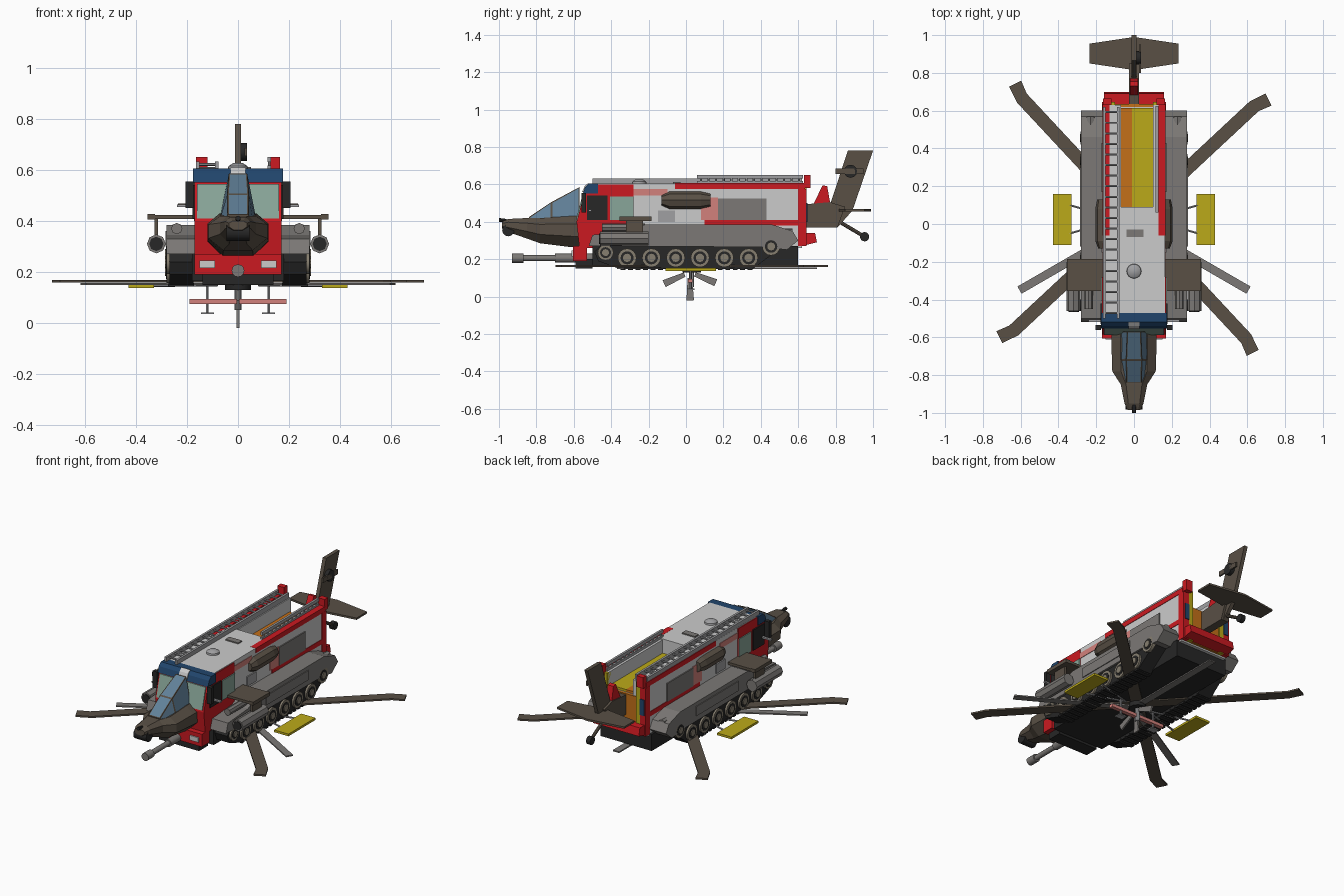
import bpy, bmesh
from math import sin, cos, pi, radians
from mathutils import Vector, Matrix

if "Cube" in bpy.data.objects:
    bpy.data.objects.remove(bpy.data.objects["Cube"], do_unlink=True)

SIDES = ((1, "left"), (-1, "right"))


def material(name, *colour):
    mat = bpy.data.materials.new(name)
    mat.use_nodes = True
    mat.diffuse_color = (*colour, 1)
    mat.node_tree.nodes["Principled BSDF"].inputs["Base Color"].default_value = (*colour, 1)
    return mat


white = material("white paint", .6, .6, .6)
red = material("red paint", .6, .01, .015)
pink = material("faded red", .65, .22, .2)
blue = material("blue paint", .015, .06, .15)
brown = material("olive brown", .1, .08, .06)
grey = material("hull grey", .2, .19, .18)
steel = material("steel", .35, .35, .36)
dark = material("dark rubber", .02, .02, .02)
hub = material("wheel tan", .24, .21, .16)
glass = material("blue glass", .12, .22, .32)
green = material("green glass", .25, .38, .32)
yellow = material("yellow paint", .5, .4, .01)
orange = material("orange paint", .55, .16, .01)


def finish(name, bm, *mats, smooth=False):
    bmesh.ops.recalc_face_normals(bm, faces=bm.faces)
    mesh = bpy.data.meshes.new(name)
    bm.to_mesh(mesh)
    bm.free()
    for mat in mats:
        mesh.materials.append(mat)
    if smooth:
        mesh.shade_smooth()
        mesh.set_sharp_from_angle(angle=radians(35))
    obj = bpy.data.objects.new(name, mesh)
    bpy.context.collection.objects.link(obj)
    return obj


def loft(name, rings, mat, panes=None, smooth=False):
    """Skin between rings of equal point count; panes insets the listed strips."""
    bm = bmesh.new()
    rows = [[bm.verts.new(p) for p in ring] for ring in rings]
    count = len(rows[0])
    inset = []
    for a, b in zip(rows, rows[1:]):
        for i in range(count):
            j = (i + 1) % count
            face = bm.faces.new((a[i], a[j], b[j], b[i]))
            if panes and i in panes:
                inset.append(face)
    bm.faces.new(rows[0])
    bm.faces.new(rows[-1])
    if inset:
        bmesh.ops.recalc_face_normals(bm, faces=bm.faces)
        bmesh.ops.inset_individual(bm, faces=inset, thickness=.008, depth=0)
        for face in inset:
            face.material_index = 1
    return finish(name, bm, mat, glass, smooth=smooth)


def prism(name, profile, x0, x1, mat):
    return loft(name, [[(x, y, z) for y, z in profile] for x in (x0, x1)], mat)


def box(name, x, y, z, mat):
    return prism(name, [(y[0], z[0]), (y[1], z[0]), (y[1], z[1]), (y[0], z[1])], x[0], x[1], mat)


def twin_box(name, x, y, z, mat):
    for s, side in SIDES:
        box(f"{side}_{name}", (s * x[0], s * x[1]), y, z, mat)


def tube(name, start, end, radius, mat, sides=8, radius_end=None):
    start, end = Vector(start), Vector(end)
    axis = end - start
    bm = bmesh.new()
    turn = axis.to_track_quat("Z", "Y").to_matrix().to_4x4()
    bmesh.ops.create_cone(bm, cap_ends=True, segments=sides, radius1=radius,
                          radius2=radius if radius_end is None else radius_end, depth=axis.length,
                          matrix=Matrix.Translation((start + end) / 2) @ turn)
    return finish(name, bm, mat, smooth=sides > 8)


def blade(name, outline, angle, centre, thickness, mat):
    rings = [[(x, y, z) for x, y in outline] for z in (-thickness / 2, thickness / 2)]
    obj = loft(name, rings, mat)
    obj.location = centre
    obj.rotation_euler.z = radians(angle)
    return obj


def ladder(name, length, rails, rung_count, mat):
    """rails: two (x, z) positions; rungs span between them."""
    for i, (x, z) in enumerate(rails):
        box(f"{name}_rail_{i}", (x - .007, x + .007), length, (z - .01, z + .01), mat)
    (xa, za), (xb, zb) = rails
    for i in range(rung_count):
        y = length[0] + (i + .5) * (length[1] - length[0]) / rung_count
        tube(f"{name}_rung_{i}", (xa, y, za), (xb, y, zb), .006, mat, 6)


# Truck cab and bumper
cab = [(-.57, .26), (-.585, .4), (-.545, .55), (-.51, .6), (-.28, .6), (-.28, .26)]
prism("cab", cab, -.17, .17, red)
prism("cab_blue_roof", [(-.552, .55), (-.54, .585), (-.52, .605), (-.47, .605), (-.47, .55)], -.176, .176, blue)
prism("windshield", [(-.588, .41), (-.553, .545), (-.545, .545), (-.57, .41)], -.16, .16, green)
prism("roof_badge_panel", [(-.555, .56), (-.541, .592), (-.52, .609), (-.52, .56)], -.03, .03, white)
box("bumper", (-.17, .17), (-.605, -.53), (.19, .27), red)
box("lower_bumper", (-.14, .14), (-.59, -.5), (.15, .2), dark)
twin_box("headlamp", (.09, .15), (-.612, -.6), (.215, .245), white)
twin_box("front_window", (.168, .178), (-.53, -.42), (.41, .54), dark)
twin_box("door_window", (.168, .176), (-.405, -.28), (.41, .535), green)
twin_box("mirror", (.175, .205), (-.56, -.535), (.45, .555), dark)
twin_box("mirror_arm", (.17, .24), (-.52, -.505), (.455, .465), steel)

# Truck rear body with open bed
box("body_core", (-.165, .165), (-.28, .62), (.26, .5), white)
box("roof", (-.165, .165), (-.47, .09), (.5, .605), white)
box("left_bed_wall", (.1, .165), (.09, .63), (.5, .6), white)
box("right_bed_wall", (-.165, -.07), (.09, .63), (.5, .6), white)
box("bed_floor_orange", (-.07, -.01), (.09, .615), (.49, .515), orange)
box("bed_floor_yellow", (-.01, .1), (.09, .615), (.49, .515), yellow)
box("roof_hatch", (-.04, .05), (-.07, -.03), (.6, .612), grey)
for s, side in SIDES:
    edge = .168 * s
    box(f"{side}_red_top_edge", (.13 * s, edge), (-.06, .635), (.575, .606), red)
    box(f"{side}_red_skirt", (.15 * s, edge), (.1, .62), (.38, .41), red)
    box(f"{side}_red_front_band", (.15 * s, edge), (-.28, -.1), (.54, .575), pink)
    box(f"{side}_faded_panel", (.15 * s, edge), (.08, .17), (.41, .53), pink)
    box(f"{side}_red_rear_post", (.13 * s, .169 * s), (.6, .645), (.27, .575), red)
    box(f"{side}_yellow_rear_stripe", (.1 * s, .13 * s), (.61, .645), (.27, .6), yellow)
    box(f"{side}_rear_lamp", (.12 * s, .165 * s), (.63, .665), (.58, .65), red)
    box(f"{side}_rear_window", (.13 * s, .16 * s), (.64, .65), (.4, .5), blue)
twin_box("shutter", (.16, .172), (.17, .43), (.41, .525), grey)
twin_box("locker", (.16, .172), (-.15, -.06), (.4, .46), steel)
box("rear_panel", (-.1, .1), (.61, .635), (.27, .5), orange)
prism("rear_step", [(.62, .27), (.7, .29), (.69, .34), (.62, .34)], -.16, .16, red)
dome = [[(r * cos(a * pi / 8), -.25 + r * sin(a * pi / 8), z) for a in range(16)]
        for r, z in ((.04, .6), (.037, .615), (.018, .627))]
loft("roof_dome", dome, steel, smooth=True)

# Roof ladders
ladder("long_ladder", (-.5, .62), ((-.157, .622), (-.083, .622)), 20, steel)
ladder("long_ladder_base", (-.5, .62), ((-.157, .605), (-.083, .605)), 4, steel)
ladder("short_ladder", (.06, .625), ((.122, .607), (.122, .64)), 14, steel)

# Tracked hull
box("hull_belly", (-.18, .18), (-.5, .6), (.165, .27), dark)
fender = [(-.52, .27), (-.5, .33), (-.3, .345), (-.22, .385), (.46, .385), (.57, .35),
          (.6, .3), (.54, .25), (.4, .265)]
track = [(-.36, .15), (-.47, .19), (-.49, .24), (-.45, .28), (.47, .31), (.52, .27), (.36, .15)]
for s, side in SIDES:
    prism(f"{side}_fender", fender, .16 * s, .28 * s, grey)
    prism(f"{side}_track", track, .175 * s, .268 * s, dark)
    for i in range(18):
        y = -.35 + i * .04
        box(f"{side}_track_pad_{i}", (.172 * s, .274 * s), (y, y + .026), (.143, .155), dark)
    wheels = [(-.315 + .13 * i, .207, .05) for i in range(6)] + [(-.43, .235, .042), (.455, .268, .048)]
    for i, (y, z, radius) in enumerate(wheels):
        tube(f"{side}_wheel_{i}", (.26 * s, y, z), (.28 * s, y, z), radius, hub, 16)
        tube(f"{side}_wheel_recess_{i}", (.27 * s, y, z), (.282 * s, y, z), radius * .7, dark, 16)
        tube(f"{side}_wheel_cap_{i}", (.27 * s, y, z), (.287 * s, y, z), radius * .45, hub, 10)
    box(f"{side}_stowage", (.2 * s, .285 * s), (-.12, .3), (.3, .36), grey)
    tube(f"{side}_tail_stub", (.23 * s, .5, .34), (.23 * s, .57, .34), .025, grey)

# Gun
tube("gun_barrel", (0, -.9, .205), (0, -.5, .205), .016, grey, 12)
tube("gun_muzzle", (0, -.93, .205), (0, -.87, .205), .025, grey, 12)
tube("gun_sleeve", (0, -.7, .205), (0, -.5, .205), .024, grey, 12)

# Helicopter nose: each section is y, half width, bottom, top
nose = []
for y, w, low, top in ((-.985, .035, .365, .4), (-.95, .05, .345, .415), (-.85, .07, .31, .42),
                       (-.78, .115, .285, .42), (-.62, .12, .265, .43), (-.54, .12, .26, .43)):
    mid, high = low + .35 * (top - low), low + .75 * (top - low)
    half = [(.5 * w, low), (w, mid), (w, high), (.6 * w, top)]
    nose.append([(x, y, z) for x, z in half] + [(-x, y, z) for x, z in reversed(half)])
loft("nose", nose, brown)
canopy = [[(w, y, .39), (t, y, top), (-t, y, top), (-w, y, .39)]
          for y, w, t, top in ((-.84, .06, .04, .425), (-.72, .075, .042, .505), (-.57, .075, .036, .585))]
loft("canopy", canopy, brown, panes=(0, 1, 2))
tube("nose_sensor", (-.045, -.95, .355), (.045, -.95, .355), .033, dark, 12)
tube("nose_probe", (0, -1, .41), (0, -.96, .405), .01, dark)

# Stub wings, weapon pods and engine nacelles
twin_box("wing", (.15, .34), (-.355, -.185), (.408, .424), brown)
twin_box("wing_tip", (.325, .355), (-.355, -.185), (.405, .427), brown)
octagon = [(cos(i * pi / 4), sin(i * pi / 4)) for i in range(8)]
for s, side in SIDES:
    box(f"{side}_pylon", (.313 * s, .327 * s), (-.32, -.23), (.33, .41), brown)
    tube(f"{side}_pod", (.32 * s, -.46, .31), (.32 * s, -.2, .31), .037, grey)
    tube(f"{side}_pod_front", (.32 * s, -.465, .31), (.32 * s, -.455, .31), .028, dark)
    tube(f"{side}_inner_rail", (.24 * s, -.45, .37), (.24 * s, -.22, .37), .022, grey)
    nacelle = [[((.165 + r * cx * .04) * s, y, .515 + r * cz * .046) for cx, cz in octagon]
               for y, r in ((-.13, .6), (-.09, 1), (.08, 1), (.13, .75))]
    loft(f"{side}_nacelle", nacelle, brown)

# Tail fin, stabiliser, tail rotor hub and tail wheel
prism("tail_boom", [(.6, .37), (.6, .49), (.77, .505), (.85, .48), (.81, .37)], -.026, .026, brown)
prism("tail_fin", [(.76, .4), (.775, .505), (.865, .78), (1, .78), (.89, .46), (.81, .37)], -.012, .012, brown)
blade("stabiliser", [(-.235, .85), (0, .815), (.235, .85), (.235, .955), (0, .99), (-.235, .955)],
      0, (0, 0, .462), .012, brown)
prism("red_tail_plate", [(.68, .49), (.73, .595), (.755, .59), (.77, .505)], -.02, .02, red)
tube("tail_gearbox", (.01, .88, .67), (.036, .88, .67), .035, dark, 12)
box("tail_rotor_blade", (.026, .036), (.8, .95), (.655, .685), brown)
tube("tail_strut", (0, .82, .4), (0, .955, .32), .01, brown)
tube("tail_wheel", (-.014, .955, .32), (.014, .955, .32), .025, dark, 14)

# Rotors below the belly
swept = [(.04, -.035), (.87, -.035), (.94, -.06), (.96, .008), (.87, .035), (.04, .035)]
for i in range(4):
    blade(f"main_blade_{i}", swept, 43 + 90 * i, (0, .03, .163), .01, brown)
straight = [(.03, -.022), (.7, -.022), (.7, .022), (.03, .022)]
for i in range(3):
    blade(f"small_blade_{i}", straight, 90 + 120 * i, (0, 0, .152), .008, grey)
tube("rotor_hub", (0, .03, .13), (0, .03, .18), .05, dark, 12)
tube("rotor_mast", (0, .03, .05), (0, .03, .15), .014, steel)
box("skid_crossbar", (-.19, .19), (.01, .035), (.075, .095), pink)
for i in range(3):
    paddle = prism(f"paddle_{i}", [(.03, -.012), (.15, -.02), (.15, .02), (.03, .012)], -.005, .005, grey)
    paddle.location = (0, .02, .13)
    paddle.rotation_euler.x = radians(-22 - i * 67)

# Floats with struts
twin_box("float", (.33, .43), (-.11, .16), (.138, .152), yellow)
for s, side in SIDES:
    for y in (-.05, .1):
        tube(f"{side}_float_strut_{y}", (.34 * s, y, .147), (.08 * s, .025, .15), .006, steel, 6)
    tube(f"{side}_leg", (.12 * s, .025, .04), (.12 * s, .025, .15), .006, steel, 6)
    box(f"{side}_foot", (.095 * s, .145 * s), (.005, .045), (.035, .042), steel)
tube("bottom_spike", (0, .01, 0), (0, .03, .06), .004, steel, 6)
